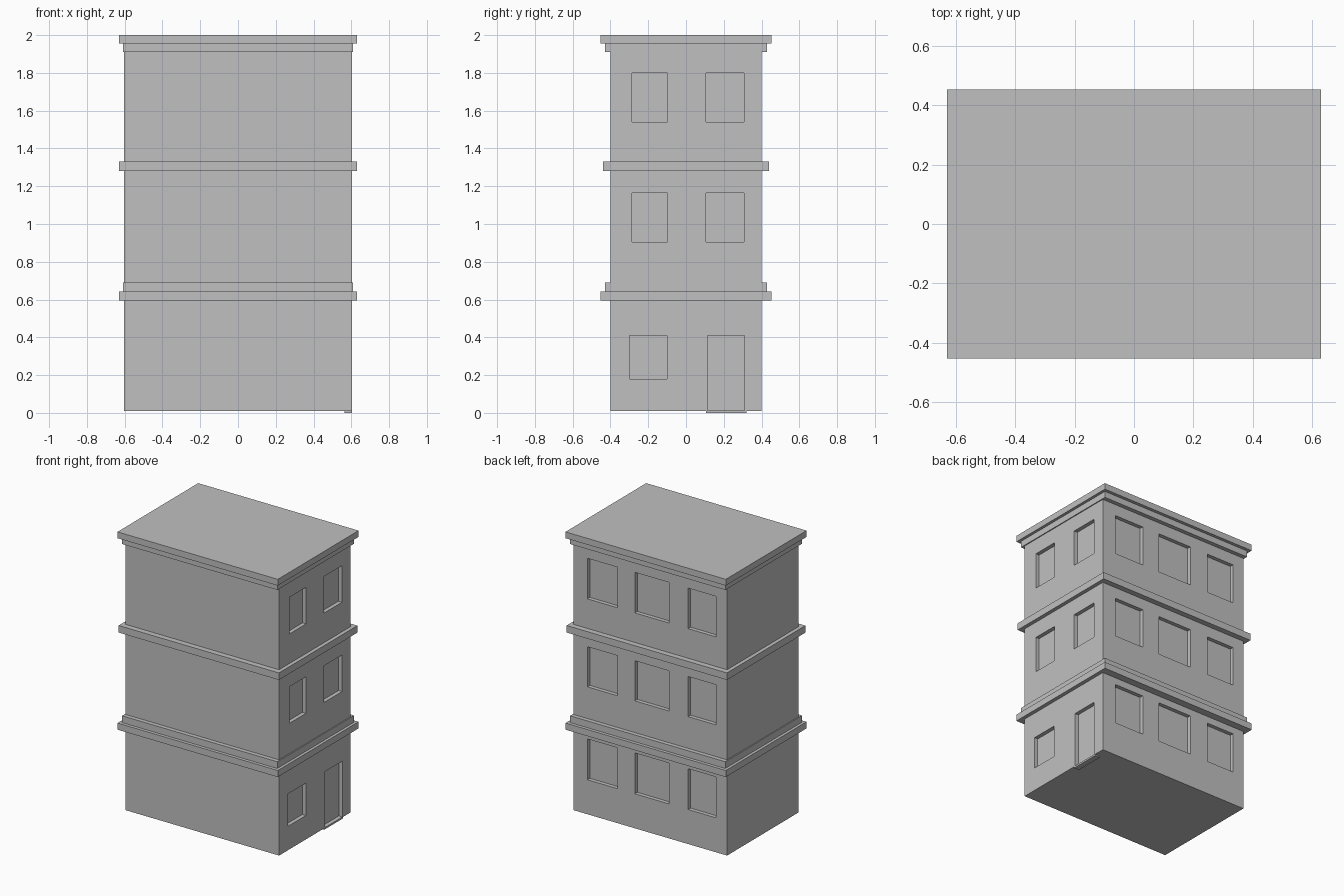
import bpy
import bmesh
from mathutils import Matrix, Vector

if "Cube" in bpy.data.objects:
    bpy.data.objects.remove(bpy.data.objects["Cube"], do_unlink=True)

stone = bpy.data.materials.new("grey_stone")
stone.use_nodes = True
colour = (0.53, 0.53, 0.53, 1)
stone.diffuse_color = colour
stone.node_tree.nodes["Principled BSDF"].inputs["Base Color"].default_value = colour


def boxes(name, spans):
    """One object made of boxes, each given as x, y and z ranges."""
    bm = bmesh.new()
    for span in spans:
        low, high = (Vector(corner) for corner in zip(*span))
        place = Matrix.Translation((low + high) / 2) @ Matrix.Diagonal((*(high - low), 1))
        bmesh.ops.create_cube(bm, size=1, matrix=place)
    mesh = bpy.data.meshes.new(name)
    bm.to_mesh(mesh)
    bm.free()
    mesh.materials.append(stone)
    obj = bpy.data.objects.new(name, mesh)
    bpy.context.collection.objects.link(obj)
    return obj


HALF_X, HALF_Y, BASE = 0.603, 0.40, 0.01
RECESS = 0.028
walls = boxes("walls", [((-HALF_X, HALF_X), (-HALF_Y, HALF_Y), (BASE, 1.96))])

# Openings on the side wall: windows on each floor and a door at ground level
side = (HALF_X - RECESS, HALF_X + 0.1)
openings = [(side, (-0.30, -0.10), (0.18, 0.41)),
            (side, (0.115, 0.31), (-0.05, 0.41))]
for sill, head in ((0.905, 1.165), (1.54, 1.80)):
    for y_range in ((-0.285, -0.097), (0.105, 0.307)):
        openings.append((side, y_range, (sill, head)))

# Three windows per floor on the back wall
back = (HALF_Y - RECESS, HALF_Y + 0.1)
for sill, head in ((0.255, 0.545), (0.915, 1.20), (1.54, 1.828)):
    for x_range in ((0.26, 0.495), (-0.148, 0.122), (-0.515, -0.297)):
        openings.append((x_range, back, (sill, head)))

# Cut the recesses, then drop the cutter
cutter = boxes("opening_cutter", openings)
cutter.hide_render = True
cut = walls.modifiers.new("openings", "BOOLEAN")
cut.operation = "DIFFERENCE"
cut.solver = "EXACT"
cut.object = cutter
bpy.context.view_layer.update()
evaluated = walls.evaluated_get(bpy.context.evaluated_depsgraph_get())
cut_mesh = bpy.data.meshes.new_from_object(evaluated)
walls.modifiers.clear()
walls.data = cut_mesh
bpy.data.objects.remove(cutter, do_unlink=True)

# Door threshold
boxes("door_threshold", [((HALF_X - 0.04, HALF_X), (0.105, 0.32), (0, BASE + 0.003))])

# Bands and cornice around the building
for name, half_x, half_y, low, high in (
        ("lower_band", 0.63, 0.453, 0.595, 0.642),
        ("lower_band_step", 0.61, 0.43, 0.642, 0.69),
        ("middle_band", 0.63, 0.44, 1.28, 1.33),
        ("cornice_step", 0.61, 0.43, 1.91, 1.955),
        ("cornice_roof", 0.63, 0.453, 1.955, 2.0)):
    boxes(name, [((-half_x, half_x), (-half_y, half_y), (low, high))])
